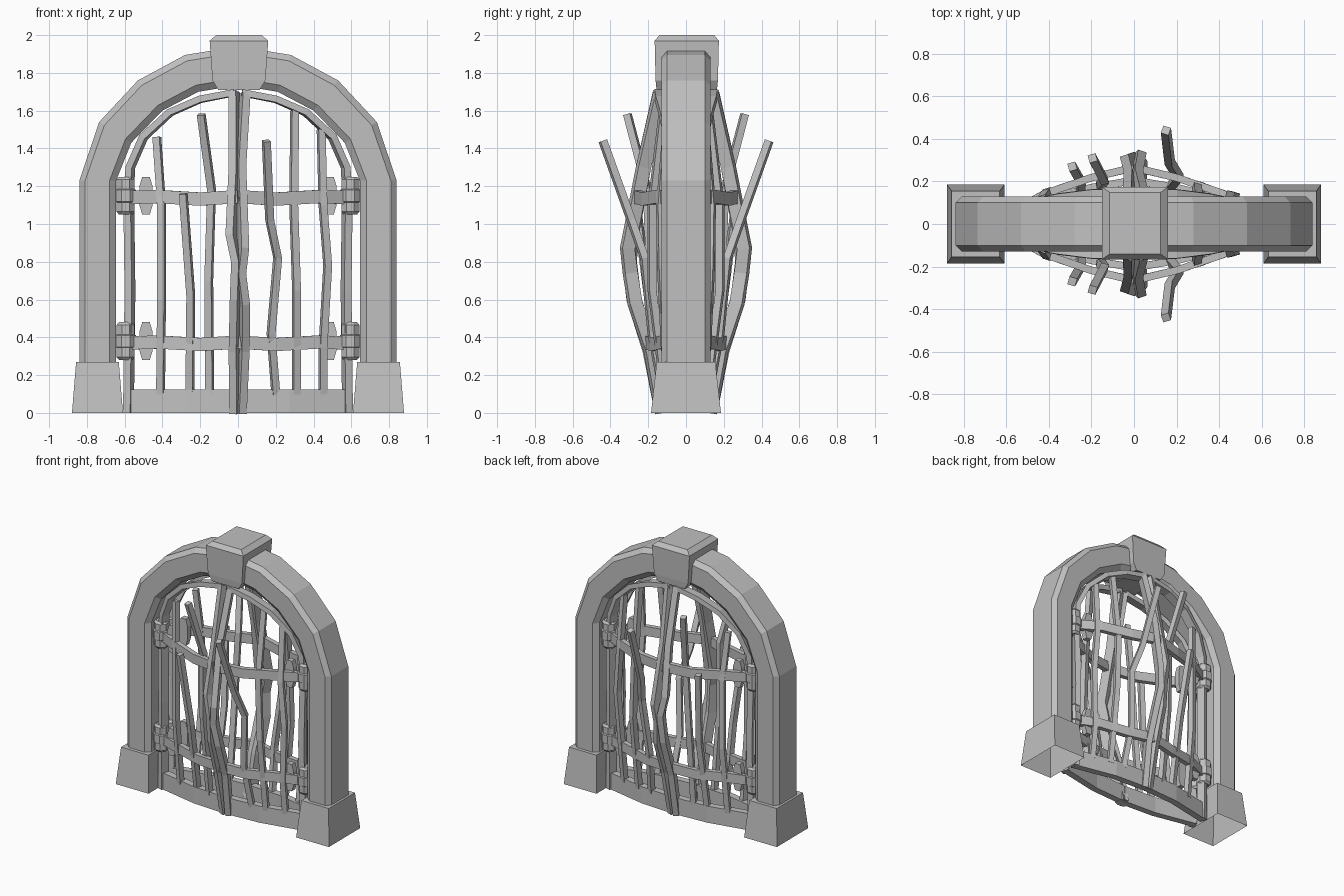
import bpy, bmesh, math
from mathutils import Vector

stone = bpy.data.materials.new("grey_stone")
stone.diffuse_color = (0.53, 0.53, 0.53, 1)


def make(name, bm, mirror=None):
    """Turn a bmesh into an object, optionally mirrored on axes 'x'/'y'."""
    bmesh.ops.recalc_face_normals(bm, faces=bm.faces)
    me = bpy.data.meshes.new(name)
    bm.to_mesh(me)
    bm.free()
    me.materials.append(stone)
    ob = bpy.data.objects.new(name, me)
    bpy.context.collection.objects.link(ob)
    if mirror:
        m = ob.modifiers.new("mirror", 'MIRROR')
        m.use_axis = ('x' in mirror, 'y' in mirror, False)
        m.use_mirror_merge = False
    return ob


def loft(bm, rings, caps=(True, True)):
    rows = [[bm.verts.new(p) for p in r] for r in rings]
    n = len(rows[0])
    for a, b in zip(rows, rows[1:]):
        for i in range(n):
            bm.faces.new((a[i], a[(i + 1) % n], b[(i + 1) % n], b[i]))
    if caps[0]:
        bm.faces.new(rows[0][::-1])
    if caps[1]:
        bm.faces.new(rows[-1])


def bar(name, pts, w, d, up=(0, -1, 0), mirror='y'):
    """Rectangular bar along a path: w across the view, d along 'up'."""
    pts = [Vector(p) for p in pts]
    rings = []
    for i, p in enumerate(pts):
        t = (pts[min(i + 1, len(pts) - 1)] - pts[max(i - 1, 0)]).normalized()
        s = t.cross(Vector(up)).normalized()
        f = s.cross(t).normalized()
        rings.append([p + s * a * w / 2 + f * b * d / 2
                      for a, b in ((-1, -1), (1, -1), (1, 1), (-1, 1))])
    bm = bmesh.new()
    loft(bm, rings)
    return make(name, bm, mirror)


def rect(x, y, z):
    return [(-x, -y, z), (x, -y, z), (x, y, z), (-x, y, z)]


# Stone arch: chamfered section swept from foot to foot
outer = [(0.84, 0.25), (0.84, 1.23), (0.735, 1.54), (0.53, 1.76), (0.28, 1.895), (0, 1.94)]
inner = [(0.645, 0.25), (0.645, 1.23), (0.565, 1.43), (0.40, 1.60), (0.21, 1.70), (0, 1.735)]
stations = list(zip(outer, inner))
stations += [((-o[0], o[1]), (-i[0], i[1])) for o, i in stations[-2::-1]]
section = [(0, -0.10), (0.16, -0.13), (0.82, -0.13), (1, -0.10),
           (1, 0.10), (0.82, 0.13), (0.16, 0.13), (0, 0.10)]
bm = bmesh.new()
loft(bm, [[(o[0] + (i[0] - o[0]) * u, y, o[1] + (i[1] - o[1]) * u) for u, y in section]
          for o, i in stations])
make("stone_arch", bm)

# Tapered footings
bm = bmesh.new()
loft(bm, [[(x + 0.744, y, z) for x, y, z in rect(*r)]
          for r in ((0.135, 0.185, 0), (0.113, 0.155, 0.27))], (False, True))
make("footing", bm, 'x')

# Keystone
bm = bmesh.new()
loft(bm, [[(x + 0.005, y + 0.004, z) for x, y, z in rect(*r)]
          for r in ((0.11, 0.16, 1.71), (0.14, 0.165, 1.76),
                    (0.155, 0.17, 1.97), (0.12, 0.145, 2.0))])
make("keystone", bm)

# Gate leaves: curved top rail, hinge stile and bottom rail
for s, side in ((-1, "left"), (1, "right")):
    bar(side + "_gate_top",
        [(s * x, y, z) for x, y, z in ((0.58, -0.05, 1.10), (0.57, -0.055, 1.30), (0.50, -0.08, 1.46),
                                       (0.36, -0.11, 1.59), (0.20, -0.13, 1.66), (0.02, -0.135, 1.695))],
        0.035, 0.065, (s * 0.3, -1, 0))
    bar(side + "_hinge_stile", [(s * 0.58, -0.05, 0), (s * 0.572, -0.06, 0.65),
                                (s * 0.58, -0.05, 1.25)], 0.04, 0.06, (s * 0.35, -1, 0))
    bar(side + "_bottom_rail", [(s * 0.585, -0.045, 0.062), (s * 0.27, -0.11, 0.062),
                                (s * 0.005, -0.125, 0.062)], 0.124, 0.05)
    # Bowed cross rails
    for z, bow, lvl in ((1.14, 0.265, "upper"), (0.37, 0.205, "lower")):
        k = bow - 0.05
        bar(f"{side}_{lvl}_rail",
            [(s * 0.59, -0.05, z), (s * 0.42, -0.05 - k * 0.43, z + 0.005),
             (s * 0.2, -0.05 - k * 0.78, z - 0.008), (s * 0.0, -bow, z + 0.005)], 0.07, 0.035)
        # Rail boss: eight-sided plate behind the rail
        bm = bmesh.new()
        prof = [(0.035, 0.05), (0.02, 0.10), (-0.02, 0.10), (-0.035, 0.05),
                (-0.035, -0.05), (-0.02, -0.10), (0.02, -0.10), (0.035, -0.05)]
        loft(bm, [[(s * 0.487 + x, y, z + 0.01 + h) for x, h in prof] for y in (-0.09, -0.05)])
        make(f"{side}_{lvl}_boss", bm, 'y')
        # Hinge: stepped barrel
        bm = bmesh.new()
        loft(bm, [[(s * 0.595 + r * math.cos(a), -0.05 + r * math.sin(a), z + 0.01 + h)
                   for a in [math.tau * (i + 0.5) / 8 for i in range(8)]]
                  for r, h in ((0.038, -0.10), (0.052, -0.085), (0.052, -0.035), (0.06, -0.03),
                               (0.06, 0.03), (0.052, 0.035), (0.052, 0.085), (0.038, 0.10))])
        make(f"{side}_{lvl}_hinge", bm, 'y')

# Bent meeting stiles at the centre
bar("left_meeting_stile", [(-0.02, -0.135, 1.70), (-0.018, -0.225, 1.30), (-0.035, -0.29, 0.94),
                           (-0.005, -0.30, 0.80), (-0.012, -0.275, 0.60), (-0.018, -0.19, 0.33),
                           (-0.015, -0.125, 0.0)], 0.042, 0.07, (-0.35, -1, 0))
bar("right_meeting_stile", [(0.035, -0.135, 1.69), (0.012, -0.225, 1.30), (0.028, -0.31, 0.87),
                            (0.012, -0.295, 0.74), (0.032, -0.27, 0.58), (0.03, -0.185, 0.33),
                            (0.015, -0.125, 0.0)], 0.042, 0.07, (0.35, -1, 0))

# Warped infill bars
bars = [
    [(-0.43, -0.115, 1.46), (-0.405, -0.15, 1.10), (-0.405, -0.15, 0.60), (-0.41, -0.09, 0.10)],
    [(-0.195, -0.31, 1.58), (-0.14, -0.205, 1.18), (-0.155, -0.185, 0.70), (-0.15, -0.12, 0.10)],
    [(-0.29, -0.27, 1.16), (-0.25, -0.20, 0.62), (-0.255, -0.11, 0.10)],
    [(0.15, -0.44, 1.44), (0.168, -0.29, 1.02), (0.21, -0.22, 0.82), (0.175, -0.18, 0.42), (0.20, -0.12, 0.10)],
    [(0.30, -0.12, 1.60), (0.295, -0.18, 1.10), (0.31, -0.18, 0.65), (0.31, -0.11, 0.10)],
    [(0.44, -0.10, 1.50), (0.45, -0.135, 1.10), (0.475, -0.13, 0.78), (0.45, -0.11, 0.35), (0.45, -0.08, 0.10)],
]
for i, p in enumerate(bars):
    bar(f"infill_bar_{i + 1}", p, 0.038, 0.038, (0.3 if p[0][0] > 0 else -0.3, -1, 0))
